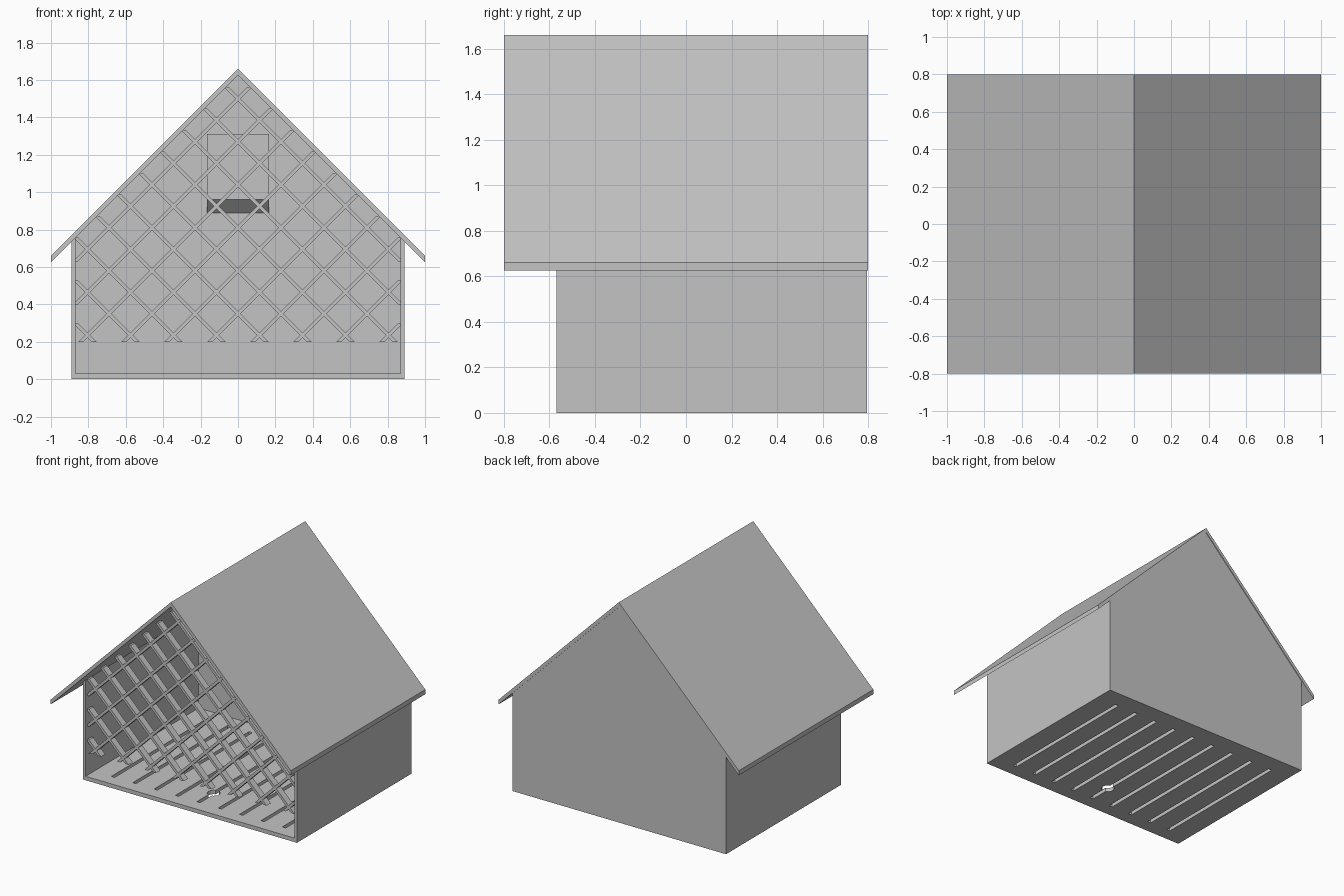
import bpy, bmesh
from mathutils import Vector

if "Cube" in bpy.data.objects:
    bpy.data.objects.remove(bpy.data.objects["Cube"])

GREY = (0.55, 0.55, 0.55, 1)
grey = bpy.data.materials.new("plain grey")
grey.use_nodes = True
grey.diffuse_color = GREY
grey.node_tree.nodes["Principled BSDF"].inputs["Base Color"].default_value = GREY

HALF, FRONT, BACK = 0.89, -0.57, 0.795   # house body extents
WALL, FLOOR = 0.02, 0.03
RIDGE, THICK = 1.66, 0.035               # roof ridge height and thickness
UNDER = RIDGE - THICK                    # underside of the ridge


def add_prism(bm, outline, axis, start, end):
    """Extrude a 2D outline along the x or y axis."""
    def place(p, d):
        return (d, p[0], p[1]) if axis == "x" else (p[0], d, p[1])
    a = [bm.verts.new(place(p, start)) for p in outline]
    b = [bm.verts.new(place(p, end)) for p in outline]
    bm.faces.new(a)
    bm.faces.new(b[::-1])
    for i in range(len(a)):
        j = (i + 1) % len(a)
        bm.faces.new((a[i], b[i], b[j], a[j]))


def rect(u0, u1, v0, v1):
    return [(u0, v0), (u1, v0), (u1, v1), (u0, v1)]


def finish(name, bm):
    bmesh.ops.recalc_face_normals(bm, faces=bm.faces)
    mesh = bpy.data.meshes.new(name)
    bm.to_mesh(mesh)
    bm.free()
    mesh.materials.append(grey)
    obj = bpy.data.objects.new(name, mesh)
    bpy.context.collection.objects.link(obj)
    return obj


def prism(name, outline, axis, start, end):
    bm = bmesh.new()
    add_prism(bm, outline, axis, start, end)
    return finish(name, bm)


# Roof: one folded sheet with plumb-cut eaves
prism("roof", [(-1, RIDGE - 1), (0, RIDGE), (1, RIDGE - 1),
               (1, UNDER - 1), (0, UNDER), (-1, UNDER - 1)], "y", -0.8, 0.8)

# Side walls and gabled back wall
for side, name in ((1, "left_wall"), (-1, "right_wall")):
    inner = HALF - WALL
    prism(name, [(side * inner, 0), (side * HALF, 0),
                 (side * HALF, UNDER - HALF), (side * inner, UNDER - inner)],
          "y", FRONT, BACK)
prism("back_wall", [(-HALF, 0), (HALF, 0), (HALF, UNDER - HALF),
                    (0, UNDER), (-HALF, UNDER - HALF)], "y", BACK - WALL, BACK)

# Block on the inside of the back wall, with a slanted underside
inside = BACK - WALL
prism("back_block", [(inside, 0.89), (inside - 0.07, 0.96),
                     (inside - 0.07, 1.31), (inside, 1.31)], "x", -0.165, 0.165)

# Floor with drainage slots and one round hole
floor = prism("floor", rect(WALL - HALF, HALF - WALL, 0, FLOOR), "y", FRONT, inside)
bm = bmesh.new()
for i in range(-4, 5):
    x = i * HALF / 5
    add_prism(bm, rect(x - 0.014, x + 0.014, -0.1, 0.1), "y", -0.47, 0.66)
slots = finish("slot_cutter", bm)
bm = bmesh.new()
bmesh.ops.create_cone(bm, cap_ends=True, segments=24, radius1=0.045,
                      radius2=0.045, depth=0.2)
bmesh.ops.translate(bm, verts=bm.verts, vec=Vector((0, -0.29, 0)))
hole = finish("hole_cutter", bm)
for cutter in (slots, hole):
    cut = floor.modifiers.new(cutter.name, "BOOLEAN")
    cut.operation, cut.solver, cut.object = "DIFFERENCE", "EXACT", cutter
bpy.context.view_layer.update()
cut_mesh = bpy.data.meshes.new_from_object(
    floor.evaluated_get(bpy.context.evaluated_depsgraph_get()))
floor.modifiers.clear()
floor.data = cut_mesh
for cutter in (slots, hole):
    bpy.data.objects.remove(cutter)

# Front lattice: two mirrored sets of diagonal bars, cut level at the bottom
PITCH, LOW, BAR = 0.23, 0.2, 0.014
bm = bmesh.new()
for k in range(-6, 4):
    c = k * PITCH - 0.12
    edge = HALF - WALL
    x0 = max(c + LOW, -edge)
    x1 = min(edge, (UNDER + c) / 2)
    if x1 - x0 < 0.02:
        continue
    for s in (1, -1):
        add_prism(bm, [(s * (x0 - BAR), x0 - c), (s * (x0 + BAR), x0 - c),
                       (s * (x1 + BAR), x1 - c), (s * (x1 - BAR), x1 - c)],
                  "y", -0.55, -0.50)
finish("front_lattice", bm)
